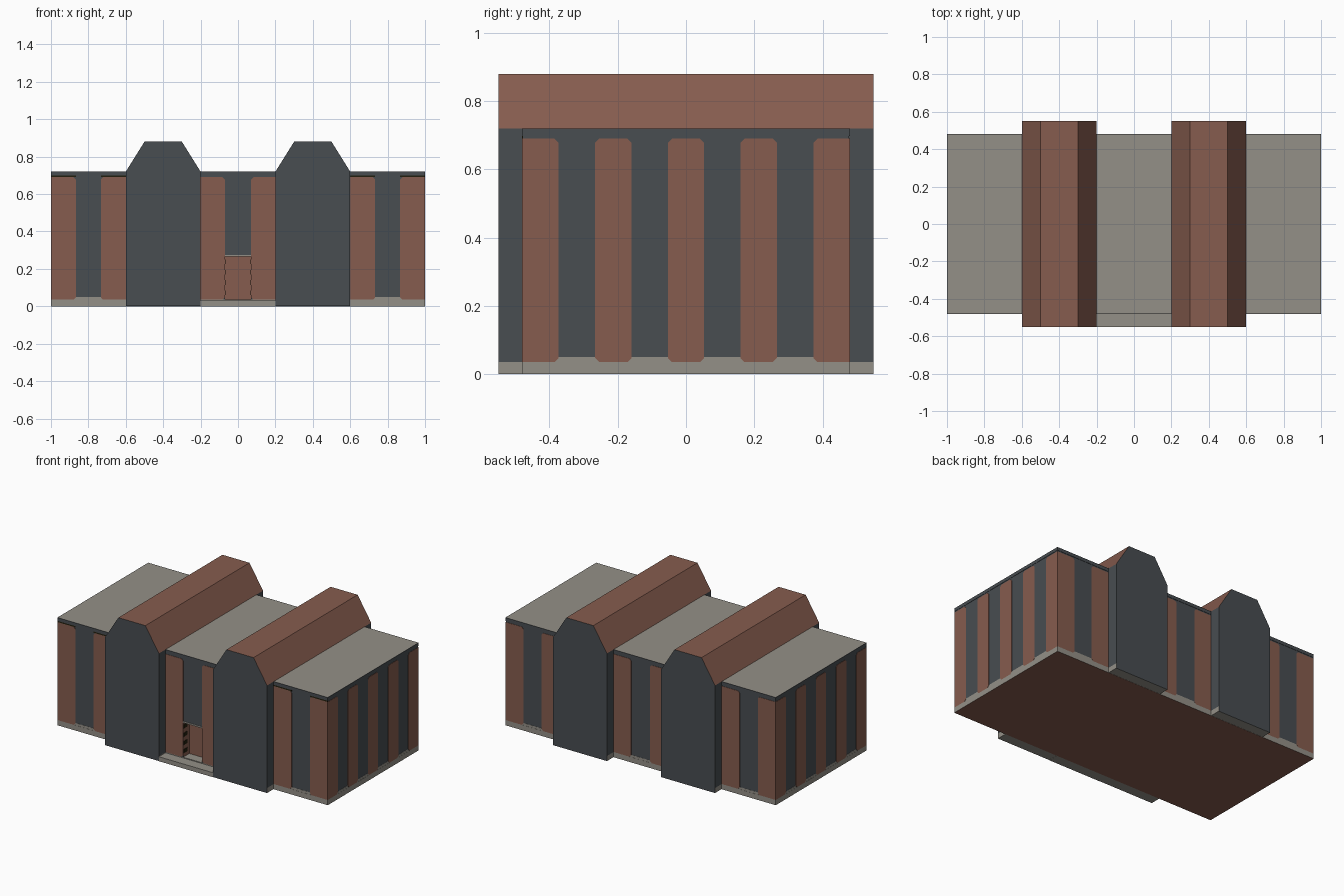
import bpy, bmesh
from mathutils import Vector

if "Cube" in bpy.data.objects:
    bpy.data.objects.remove(bpy.data.objects["Cube"])


def lin(c):
    c /= 255
    return c / 12.92 if c <= 0.04045 else ((c + 0.055) / 1.055) ** 2.4


def material(name, r, g, b):
    m = bpy.data.materials.new(name)
    m.diffuse_color = (lin(r), lin(g), lin(b), 1)
    m.use_nodes = True
    m.node_tree.nodes["Principled BSDF"].inputs["Base Color"].default_value = m.diffuse_color
    return m


BRICK = material("red_brown_brick", 134, 92, 78)
DARK = material("dark_slate", 72, 77, 81)
GREY = material("warm_grey", 148, 144, 135)
BLACK = material("dark_olive", 34, 31, 14)
MATS = [BRICK, DARK, GREY, BLACK]


def finish(name, bm, rule):
    """Make an object; rule(normal, centre) returns the material of a face."""
    bmesh.ops.recalc_face_normals(bm, faces=bm.faces)
    for f in bm.faces:
        f.material_index = MATS.index(rule(f.normal, f.calc_center_median()))
    me = bpy.data.meshes.new(name)
    bm.to_mesh(me)
    bm.free()
    for m in MATS:
        me.materials.append(m)
    ob = bpy.data.objects.new(name, me)
    bpy.context.collection.objects.link(ob)
    return ob


def extrude(points, vec):
    bm = bmesh.new()
    f = bm.faces.new([bm.verts.new(p) for p in points])
    r = bmesh.ops.extrude_face_region(bm, geom=[f], use_keep_orig=True)
    bmesh.ops.translate(bm, vec=vec, verts=[v for v in r["geom"] if isinstance(v, bmesh.types.BMVert)])
    return bm


def box(name, x0, x1, y0, y1, z0, z1, rule):
    pts = [(x0, y0, z0), (x1, y0, z0), (x1, y1, z0), (x0, y1, z0)]
    return finish(name, extrude(pts, Vector((0, 0, z1 - z0))), rule)


def plate(name, side, u0, u1, z0, z1, mat, lift, cl=0, cr=0):
    """Thin wall plate; cl / cr chamfer the corners at the u0 / u1 end."""
    prof = []
    for u, z, du, dz in ((u0, z0, cl, cl), (u1, z0, -cr, cr), (u1, z1, -cr, -cr), (u0, z1, cl, -cl)):
        if du == 0:
            prof.append((u, z))
        else:
            pair = [(u, z + dz), (u + du, z)]
            prof += pair if du * dz > 0 else pair[::-1]
    axis, sign = side
    half = (1.0 if axis == "x" else 0.48) - 0.002
    if axis == "x":
        pts, vec = [(sign * half, u, z) for u, z in prof], Vector((sign * lift, 0, 0))
    else:
        pts, vec = [(u, sign * half, z) for u, z in prof], Vector((0, sign * lift, 0))
    return finish(name, extrude(pts, vec), lambda n, c: mat)


FRONT, BACK, RIGHT, LEFT = ("y", -1), ("y", 1), ("x", 1), ("x", -1)

# Plinth under the hall
box("plinth", -1, 1, -0.48, 0.48, 0, 0.035, lambda n, c: BRICK if n.z < -0.5 else GREY)

# Hall with the entrance recess cut out
hall = box("hall", -0.998, 0.998, -0.478, 0.478, 0.034, 0.72, lambda n, c: GREY if n.z > 0.5 else DARK)
cutter = box("entrance_cutter", -0.07, 0.07, -0.6, -0.415, 0.0, 0.265, lambda n, c: BRICK)
mod = hall.modifiers.new("entrance", "BOOLEAN")
mod.operation, mod.solver, mod.object = "DIFFERENCE", "EXACT", cutter
bpy.context.view_layer.update()
cut = bpy.data.meshes.new_from_object(hall.evaluated_get(bpy.context.evaluated_depsgraph_get()))
hall.modifiers.clear()
hall.data = cut
bpy.data.objects.remove(cutter)
for p in cut.polygons:
    c = p.center
    if abs(c.x) < 0.08 and -0.47 < c.y < -0.40 and c.z < 0.27:
        p.material_index = MATS.index(BRICK)

# Flat roof edge, level with the wall plates
for name, side, h in (("back_fascia", BACK, 1), ("right_fascia", RIGHT, 0.48),
                      ("left_fascia", LEFT, 0.48), ("front_fascia", FRONT, 1)):
    plate(name, side, -h, h, 0.698, 0.72, DARK, 0.002)

# Side walls: low grey strip and five brick piers
for label, side in (("right", RIGHT), ("left", LEFT)):
    plate(label + "_plinth_strip", side, -0.479, 0.479, 0.034, 0.05, GREY, 0.001)
    for i, (a, b) in enumerate(((-0.48, -0.373), (-0.266, -0.16), (-0.053, 0.053),
                                (0.16, 0.266), (0.373, 0.48))):
        plate(f"{label}_pier_{i}", side, a, b, 0.035, 0.69, BRICK, 0.002,
              0 if i == 0 else 0.012, 0 if i == 4 else 0.012)

# Front and back walls: grey strips and brick piers in each bay
for label, side in (("front", FRONT), ("back", BACK)):
    for i, (a, b) in enumerate(((-0.999, -0.6), (0.6, 0.999))):
        plate(f"{label}_plinth_strip_{i}", side, a, b, 0.034, 0.05, GREY, 0.001)
    for i, (a, b, l, r) in enumerate(((-1, -0.867, 0, 1), (-0.733, -0.6, 1, 0), (-0.2, -0.07, 0, 1),
                                      (0.07, 0.2, 1, 0), (0.6, 0.733, 0, 1), (0.867, 1, 1, 0))):
        plate(f"{label}_pier_{i}", side, a, b, 0.035, 0.69, BRICK, 0.002, 0.012 * l, 0.012 * r)
        if label == "front" and abs(a + b) > 0.5:
            plate(f"front_pier_shadow_gap_{i}", side, a, b, 0.69, 0.698, BLACK, 0.002)
plate("back_middle_plinth_strip", BACK, -0.2, 0.2, 0.034, 0.05, GREY, 0.001)

# Entrance: lintel, dark blocks in the reveals, and porch slab
plate("entrance_lintel", FRONT, -0.07, 0.07, 0.265, 0.275, GREY, 0.002)
for s in (-1, 1):
    for i in range(4):
        z = 0.06 + i * 0.055
        xs = sorted((s * 0.07, s * 0.068))
        box(f"reveal_block_{s}_{i}", xs[0], xs[1], -0.475, -0.435, z, z + 0.025, lambda n, c: BLACK)
box("porch_slab", -0.2, 0.2, -0.55, -0.48, 0, 0.03, lambda n, c: GREY)


# Two projecting gabled wings with brick roofs
def wing_rule(n, c):
    if abs(n.y) > 0.5:
        return DARK
    if n.z > 0.1:
        return BRICK
    return GREY if c.z < 0.035 else DARK


for label, cx in (("left", -0.4), ("right", 0.4)):
    prof = ((-0.2, 0.001), (0.2, 0.001), (0.2, 0.72), (0.1, 0.88), (-0.1, 0.88), (-0.2, 0.72))
    bm = extrude([(cx + x, -0.55, z) for x, z in prof], Vector((0, 1.1, 0)))
    bmesh.ops.bisect_plane(bm, geom=bm.verts[:] + bm.edges[:] + bm.faces[:],
                           plane_co=(0, 0, 0.035), plane_no=(0, 0, 1))
    finish(label + "_gabled_wing", bm, wing_rule)
